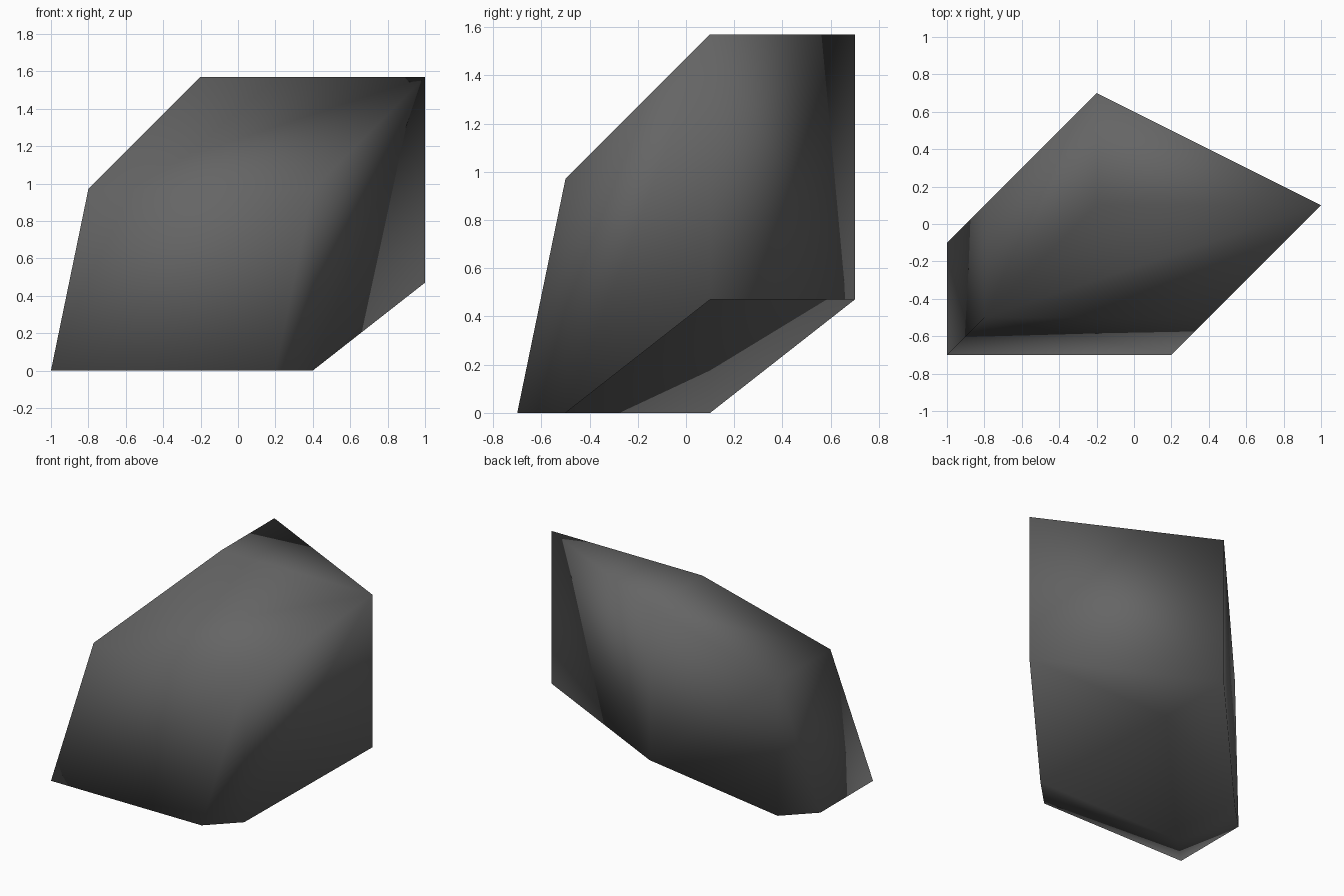
import bpy
import bmesh

cube = bpy.data.objects.get("Cube")
if cube:
    bpy.data.objects.remove(cube, do_unlink=True)

# Dark stone material
stone = bpy.data.materials.new("dark_grey_stone")
stone.use_nodes = True
colour = (0.13, 0.13, 0.13, 1)
stone.diffuse_color = colour
bsdf = next(n for n in stone.node_tree.nodes if n.type == "BSDF_PRINCIPLED")
bsdf.inputs["Base Color"].default_value = colour
bsdf.inputs["Roughness"].default_value = 0.9

# A right triangle is carried diagonally along a five-point profile:
# (diagonal shift, height) for foot, shoulder, crown, overhang and heel
triangle = [(-0.8, -0.5), (0.4, -0.5), (-0.8, 0.1)]
profile = [(-0.2, 0), (0, 0.97), (0.6, 1.57), (0.6, 0.47), (0, 0)]
FOOT, SHOULDER, CROWN, OVERHANG, HEEL = range(5)

bm = bmesh.new()
rings = [[bm.verts.new((x + shift, y + shift, z)) for x, y in triangle]
         for shift, z in profile]


def strip(low, high, side_a, side_b):
    """Quad joining one side of the triangle between two profile points."""
    bm.faces.new((rings[low][side_a], rings[low][side_b],
                  rings[high][side_b], rings[high][side_a]))


# Front and left walls, slopes, undercut notch and foot
for low, high in ((FOOT, SHOULDER), (SHOULDER, CROWN),
                  (OVERHANG, HEEL), (HEEL, FOOT)):
    strip(low, high, 0, 1)
    strip(low, high, 0, 2)

# Long back wall
strip(CROWN, OVERHANG, 1, 2)

# Flat crown and the underside of the overhang
bm.faces.new(rings[CROWN])
bm.faces.new(rings[OVERHANG])

# Five-sided end walls
for corner in (1, 2):
    bm.faces.new([ring[corner] for ring in rings])

# Soft shading across every facet
bmesh.ops.recalc_face_normals(bm, faces=bm.faces[:])
for face in bm.faces:
    face.smooth = True

mesh = bpy.data.meshes.new("boulder")
bm.to_mesh(mesh)
bm.free()
mesh.materials.append(stone)
boulder = bpy.data.objects.new("boulder", mesh)
bpy.context.collection.objects.link(boulder)
